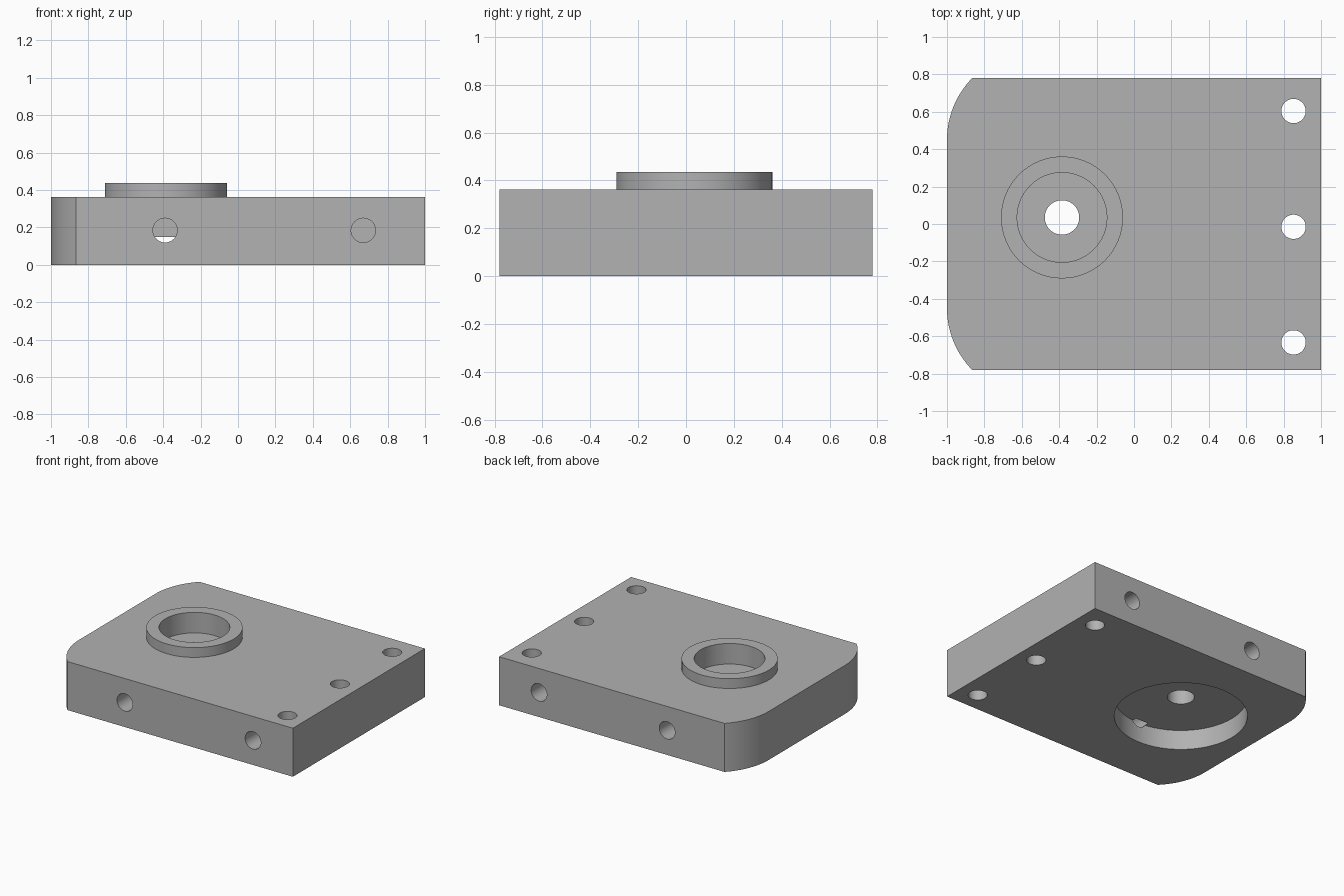
import bpy, bmesh, math
from mathutils import Matrix

if "Cube" in bpy.data.objects:
    bpy.data.objects.remove(bpy.data.objects["Cube"])

HALF_Y, PLATE_TOP, BOSS_TOP = 0.78, 0.363, 0.436
BORE_X, BORE_Y = -0.385, 0.035

grey = bpy.data.materials.new("machined grey")
grey.diffuse_color = (0.445, 0.445, 0.445, 1)
grey.use_nodes = True
grey.node_tree.nodes["Principled BSDF"].inputs["Base Color"].default_value = grey.diffuse_color


def make_object(name, bm):
    bmesh.ops.recalc_face_normals(bm, faces=bm.faces)
    mesh = bpy.data.meshes.new(name)
    bm.to_mesh(mesh)
    bm.free()
    mesh.materials.append(grey)
    obj = bpy.data.objects.new(name, mesh)
    bpy.context.collection.objects.link(obj)
    return obj


def cylinder(name, radius, start, length, axis="Z", sides=64):
    """Solid cylinder from start, running along +Z or +Y."""
    bm = bmesh.new()
    bmesh.ops.create_cone(bm, cap_ends=True, segments=sides, radius1=radius,
                          radius2=radius, depth=length,
                          matrix=Matrix.Translation((0, 0, length / 2)))
    turn = Matrix.Rotation(-math.pi / 2, 4, "X") if axis == "Y" else Matrix()
    bm.transform(Matrix.Translation(start) @ turn)
    return make_object(name, bm)


# Plate outline: square right end, two large arcs on the left end
radius, tangent_y = 0.471, 0.45
sweep = math.asin((HALF_Y - tangent_y) / radius)
arc = [(-1 + radius - radius * math.cos(sweep * i / 16),
        tangent_y + radius * math.sin(sweep * i / 16)) for i in range(17)]
outline = [(1, -HALF_Y), (1, HALF_Y)] + arc[::-1] + [(x, -y) for x, y in arc]
bm = bmesh.new()
base = bm.faces.new([bm.verts.new((x, y, 0)) for x, y in outline])
top = bmesh.ops.extrude_face_region(bm, geom=[base])["geom"]
bmesh.ops.translate(bm, vec=(0, 0, PLATE_TOP),
                    verts=[v for v in top if isinstance(v, bmesh.types.BMVert)])
plate = make_object("mounting_plate", bm)

# Raised round boss
tools = [(cylinder("boss", 0.326, (BORE_X, BORE_Y, 0.32), BOSS_TOP - 0.32), "UNION")]

# Counterbore above, wide pocket below, and the hole joining them
for name, r, z0, z1 in (("counterbore", 0.24, 0.282, 0.6),
                        ("under_pocket", 0.452, -0.2, 0.148),
                        ("centre_hole", 0.092, -0.3, 0.7)):
    tools.append((cylinder(name, r, (BORE_X, BORE_Y, z0), z1 - z0), "DIFFERENCE"))

# Three through holes along the right end
for y in (-0.633, -0.015, 0.604):
    tools.append((cylinder("end_hole", 0.065, (0.853, y, -0.2), 0.8, sides=48), "DIFFERENCE"))

# Side holes drilled in from the front and the back
for x in (-0.39, 0.67):
    for y in (-HALF_Y - 0.1, HALF_Y - 0.4):
        tools.append((cylinder("side_hole", 0.065, (x, y, 0.184), 0.5, "Y", 48), "DIFFERENCE"))

# Apply every tool to the plate, then discard it
for tool, operation in tools:
    tool.hide_render = True
    mod = plate.modifiers.new(tool.name, "BOOLEAN")
    mod.operation, mod.object, mod.solver = operation, tool, "EXACT"
bpy.context.view_layer.update()
result = bpy.data.meshes.new_from_object(
    plate.evaluated_get(bpy.context.evaluated_depsgraph_get()))
plate.modifiers.clear()
plate.data = result
result.materials.clear()
result.materials.append(grey)
for tool, _ in tools:
    bpy.data.objects.remove(tool)

# Smooth bores, sharp rims
bpy.context.view_layer.objects.active = plate
plate.select_set(True)
bpy.ops.object.shade_smooth_by_angle(angle=math.radians(30))
